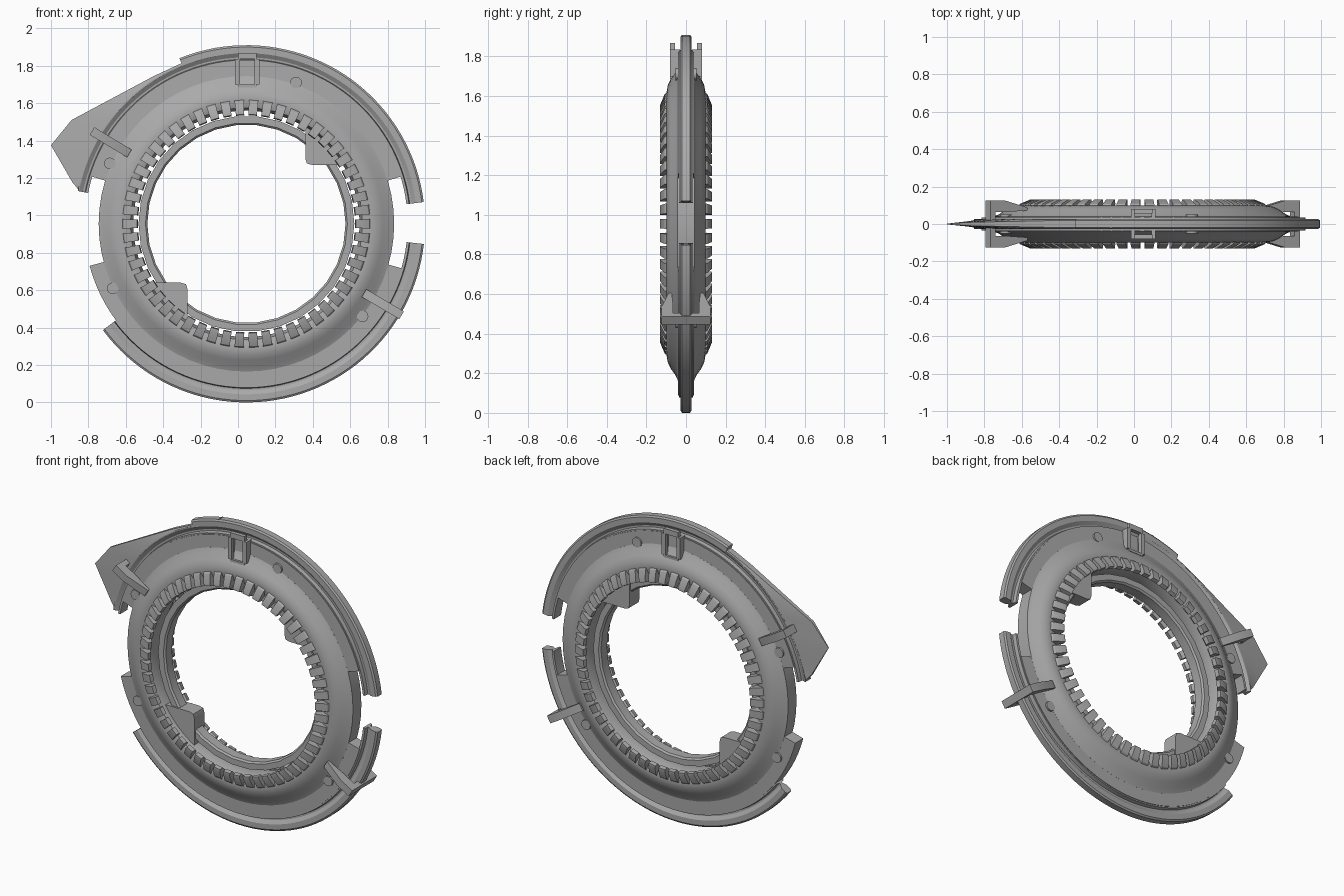
import bpy, bmesh, math
from mathutils import Vector

if "Cube" in bpy.data.objects:
    bpy.data.objects.remove(bpy.data.objects["Cube"])

CX, CZ = 0.045, 0.955          # centre of the ring
metal = bpy.data.materials.new("grey_metal")
metal.diffuse_color = (0.4, 0.4, 0.4, 1)
metal.use_nodes = True
metal.node_tree.nodes["Principled BSDF"].inputs["Base Color"].default_value = metal.diffuse_color


def polar(r, deg, y):
    a = math.radians(deg)
    return Vector((CX + r * math.cos(a), y, CZ + r * math.sin(a)))


def finish(name, bm, smooth=30):
    bmesh.ops.recalc_face_normals(bm, faces=bm.faces)
    me = bpy.data.meshes.new(name)
    bm.to_mesh(me)
    bm.free()
    me.materials.append(metal)
    ob = bpy.data.objects.new(name, me)
    bpy.context.collection.objects.link(ob)
    bpy.ops.object.select_all(action='DESELECT')
    ob.select_set(True)
    bpy.context.view_layer.objects.active = ob
    bpy.ops.object.shade_smooth_by_angle(angle=math.radians(smooth))
    return ob


def sweep(bm, profile, a0, a1, n):
    """Turn a closed (radius, y) profile about the ring axis."""
    full = abs(a1 - a0) >= 360
    rows = [[bm.verts.new(polar(r, a0 + (a1 - a0) * i / n, y)) for r, y in profile]
            for i in range(n if full else n + 1)]
    for i in range(n):
        p, q = rows[i], rows[(i + 1) % len(rows)]
        for j in range(len(profile)):
            k = (j + 1) % len(profile)
            bm.faces.new((p[j], p[k], q[k], q[j]))
    if not full:
        bm.faces.new(rows[0])
        bm.faces.new(rows[-1])


def prism(bm, low, high):
    """Join two matching outlines into a solid."""
    a = [bm.verts.new(p) for p in low]
    b = [bm.verts.new(p) for p in high]
    bm.faces.new(a)
    bm.faces.new(b)
    for i in range(len(a)):
        k = (i + 1) % len(a)
        bm.faces.new((a[i], a[k], b[k], b[i]))


def plate(bm, pts, y0, y1):
    prism(bm, [(x, y0, z) for x, z in pts], [(x, y1, z) for x, z in pts])


def both(half):
    """Mirror a half profile across y = 0."""
    return half + [(r, -y) for r, y in reversed(half)]


def rect(x0, x1, z0, z1):
    return [(x0, z0), (x1, z0), (x1, z1), (x0, z1)]


# domed main disc
bm = bmesh.new()
sweep(bm, both([(0.605, 0.04), (0.62, 0.085), (0.66, 0.099), (0.70, 0.092),
                (0.73, 0.078), (0.765, 0.053), (0.79, 0.042)]), 0, 360, 64)
finish("main_disc", bm)

# thin inner ring
bm = bmesh.new()
sweep(bm, both([(0.53, 0.03), (0.54, 0.04), (0.577, 0.04)]), 0, 360, 30)
finish("inner_ring", bm, 20)

# fins around the opening, on both faces
bm = bmesh.new()
FINS = 54
for s in (1, -1):
    fin = [(0.672, 0.085 * s), (0.655, 0.108 * s), (0.60, 0.131 * s),
           (0.585, 0.131 * s), (0.58, 0.105 * s), (0.61, 0.075 * s)]
    for i in range(FINS):
        a = 360 * i / FINS
        sweep(bm, fin, a - 2.2, a + 2.2, 1)
finish("fins", bm)

# two square tabs reaching into the opening
bm = bmesh.new()
for s in (1, -1):
    pts = [(0.315, 0.52), (0.315, 0.35), (0.323, 0.323), (0.35, 0.315),
           (0.52, 0.315), (0.44, 0.44)]
    plate(bm, [(CX + s * x, CZ + s * z) for x, z in pts], -0.05, 0.05)
finish("inner_tabs", bm)

# flange plates outside the disc
bm = bmesh.new()
for a0, a1 in ((17, 163), (195, 344)):
    sweep(bm, both([(0.775, 0.042), (0.868, 0.040)]), a0, a1, 40)
finish("flanges", bm)

# grooved outer rails
rail = both([(0.862, 0.036), (0.876, 0.036), (0.88, 0.012), (0.89, 0.012),
             (0.912, 0.027), (0.945, 0.027), (0.955, 0.02)])
short_rail = both([(0.862, 0.036), (0.876, 0.036), (0.88, 0.012),
                   (0.89, 0.012), (0.912, 0.027), (0.918, 0.027)])
bm = bmesh.new()
sweep(bm, rail, 7, 112, 36)
sweep(bm, short_rail, 112, 169, 20)
finish("upper_rail", bm)
bm = bmesh.new()
sweep(bm, rail, 216.5, 353.5, 48)
finish("lower_rail", bm)

# tapered blade: inner angle, outer x, outer z, outer half thickness
keys = [(100, -0.12, 1.898, 0.022), (120, -0.45, 1.745, 0.018),
        (140, -0.89, 1.51, 0.009), (152, -1.0, 1.375, 0.002),
        (163, -0.885, 1.176, 0.010), (169, -0.85, 1.135, 0.018)]
sections = []
for k0, k1 in zip(keys, keys[1:]):
    for i in range(4):
        sections.append([u + (v - u) * i / 4 for u, v in zip(k0, k1)])
sections.append(keys[-1])
bm = bmesh.new()
rows = []
for a, x, z, t in sections:
    rows.append([bm.verts.new(p) for p in (polar(0.912, a, -0.027), (x, -t, z),
                                           (x, t, z), polar(0.912, a, 0.027))])
for p, q in zip(rows, rows[1:]):
    for j in range(4):
        k = (j + 1) % 4
        bm.faces.new((p[j], p[k], q[k], q[j]))
bm.faces.new(rows[0])
bm.faces.new(rows[-1])
finish("blade", bm)

# forked clips gripping the rim
fork = both([(0.963, 0.125), (0.87, 0.125), (0.73, 0.088), (0.73, 0.072),
             (0.85, 0.065), (0.93, 0.065)])
for name, ang in (("left_clip", 149), ("right_clip", -30.5)):
    bm = bmesh.new()
    a = math.radians(ang)
    side = Vector((-math.sin(a), 0, math.cos(a))) * 0.024
    prism(bm, [polar(r, ang, y) - side for r, y in fork],
          [polar(r, ang, y) + side for r, y in fork])
    finish(name, bm)

# latch frames at the top, front and back
bm = bmesh.new()
for s in (1, -1):
    for x0, x1 in ((-0.015, 0.006), (0.094, 0.115)):
        plate(bm, rect(x0, x1, 1.70, 1.835), 0.03 * s, 0.08 * s)
    plate(bm, rect(0.0, 0.10, 1.685, 1.70), 0.03 * s, 0.08 * s)
    plate(bm, rect(0.0, 0.10, 1.835, 1.868), 0.055 * s, 0.08 * s)
    for x0, x1 in ((0.0, 0.012), (0.088, 0.10)):
        plate(bm, rect(x0, x1, 1.69, 1.868), 0.055 * s, 0.08 * s)
finish("top_latch", bm)

# round pins through the flange
bm = bmesh.new()
for x, z in ((0.31, 1.71), (-0.685, 1.278), (-0.67, 0.61), (0.666, 0.46)):
    plate(bm, [(x + 0.031 * math.cos(i * math.pi / 8),
                z + 0.031 * math.sin(i * math.pi / 8)) for i in range(16)],
          -0.052, 0.052)
finish("pins", bm)
